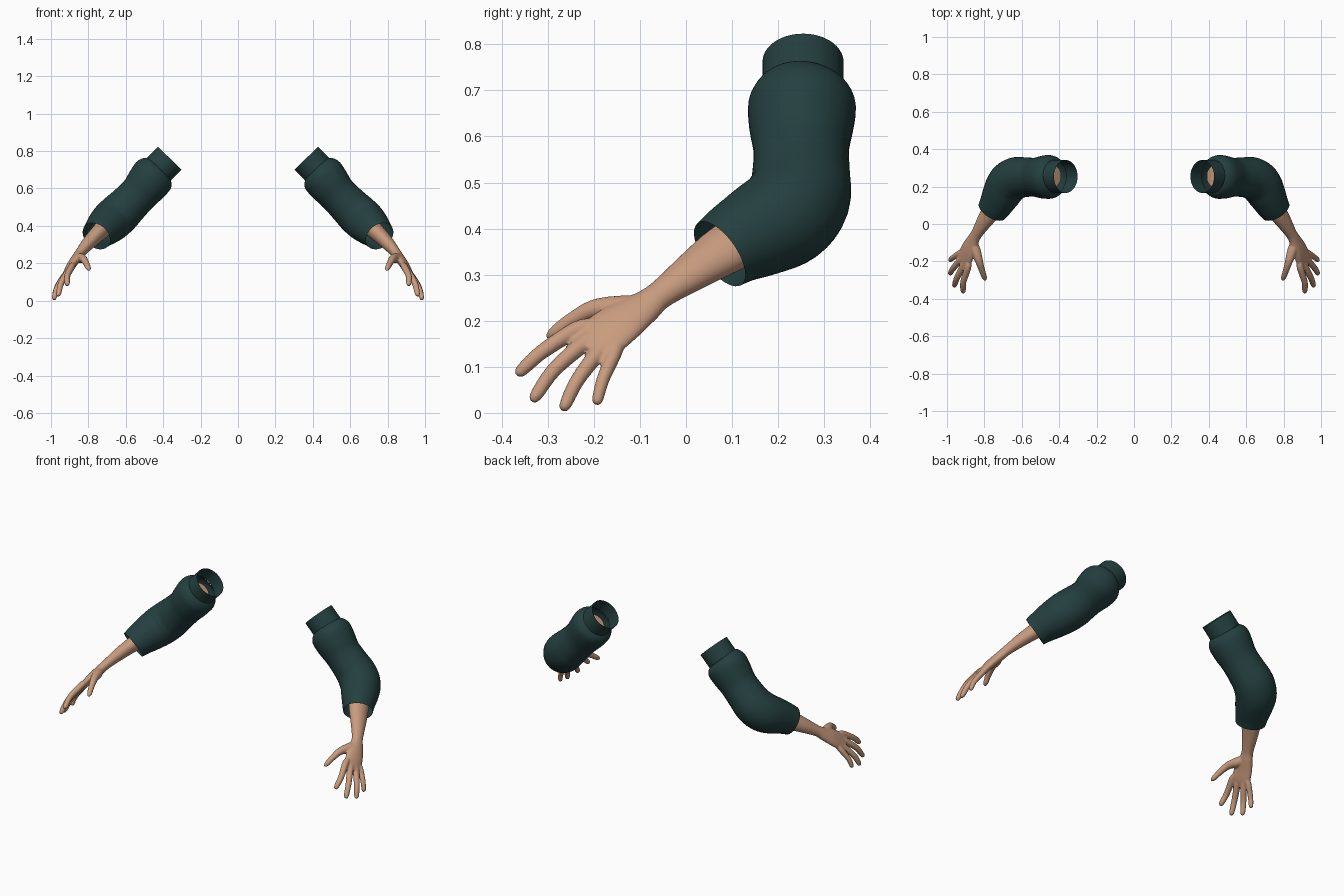
import bpy, bmesh, math
from mathutils import Vector

if "Cube" in bpy.data.objects:
    bpy.data.objects.remove(bpy.data.objects["Cube"])

ACROSS = Vector((.045, .085, -.05)).normalized()   # index side to little-finger side


def material(name, rgb):
    m = bpy.data.materials.new(name)
    m.diffuse_color = (*rgb, 1)
    m.use_nodes = True
    m.node_tree.nodes["Principled BSDF"].inputs["Base Color"].default_value = m.diffuse_color
    return m


skin = material("skin", (.58, .33, .21))
green = material("dark green cloth", (.018, .05, .05))


def catmull(a, b, c, d, t):
    return .5 * (2 * b + (c - a) * t + (2 * a - 5 * b + 4 * c - d) * t * t
                 + (3 * b - a - 3 * c + d) * t ** 3)


def resample(rows, steps):
    """Smooth curve through rows of (x, y, z, half width, half thickness)."""
    rows = [r if len(r) == 5 else (*r, r[3]) for r in rows]
    out = []
    for i in range(len(rows) - 1):
        q = [rows[max(i - 1, 0)], rows[i], rows[i + 1], rows[min(i + 2, len(rows) - 1)]]
        for s in range(steps):
            out.append([catmull(*v, s / steps) for v in zip(*q)])
    return out + [list(rows[-1])]


def tube(bm, rows, segs=32, steps=4, caps=True):
    """Sweep an ellipse along a path."""
    rows = resample(rows, steps)
    pts = [Vector(r[:3]) for r in rows]
    rings = []
    for i, r in enumerate(rows):
        t = (pts[min(i + 1, len(pts) - 1)] - pts[max(i - 1, 0)]).normalized()
        u = (ACROSS - t * ACROSS.dot(t)).normalized()
        v = t.cross(u)
        rings.append([bm.verts.new(pts[i] + u * r[3] * math.cos(a) + v * r[4] * math.sin(a))
                      for a in (2 * math.pi * k / segs for k in range(segs))])
    for a, b in zip(rings, rings[1:]):
        for k in range(segs):
            n = (k + 1) % segs
            bm.faces.new((a[k], a[n], b[n], b[k])).smooth = True
    if caps:
        bm.faces.new(rings[0][::-1])
        bm.faces.new(rings[-1])


def finish(bm, name, mat, blend=False):
    me = bpy.data.meshes.new(name)
    bm.to_mesh(me)
    bm.free()
    me.materials.append(mat)
    ob = bpy.data.objects.new(name, me)
    bpy.context.collection.objects.link(ob)
    if blend:   # fuse overlapping volumes into one soft surface
        r = ob.modifiers.new("fuse", 'REMESH')
        r.mode, r.voxel_size, r.use_smooth_shade = 'VOXEL', .0045, True
        s = ob.modifiers.new("soften", 'SMOOTH')
        s.factor, s.iterations = .5, 5
    ob.modifiers.new("other_side", 'MIRROR').use_mirror_merge = False
    return ob


# Arm, palm, thumb and fingers fused together
bm = bmesh.new()
tube(bm, [(.43, .255, .69, .06), (.53, .25, .58, .06), (.65, .235, .45, .06),
          (.70, .175, .405, .06, .052), (.75, .09, .357, .06, .044),
          (.80, .015, .307, .046, .036), (.843, -.055, .257, .033, .027),
          (.862, -.09, .23, .040, .026), (.885, -.138, .198, .053, .024),
          (.905, -.185, .163, .057, .020), (.92, -.218, .14, .052, .013)])
# thumb with its mound
tube(bm, [(.862, -.085, .237, .018), (.847, -.14, .228, .027), (.828, -.20, .225, .021),
          (.812, -.25, .2, .0165), (.800, -.285, .175, .014), (.794, -.302, .163, .006)], 20)
# index, middle, ring and little finger: knuckle, joint, tip, radius
for base, mid, tip, r in (
        ((.889, -.235, .182), (.913, -.312, .133), (.913, -.368, .082), .0165),
        ((.908, -.215, .156), (.945, -.285, .095), (.962, -.335, .025), .0165),
        ((.923, -.185, .138), (.965, -.235, .072), (.986, -.268, .005), .016),
        ((.932, -.155, .130), (.968, -.180, .073), (.985, -.195, .018), .0145)):
    b, m, t = map(Vector, (base, mid, tip))
    root = b + (Vector((.87, -.12, .21)) - b) * .35
    near = t + (m - t) * .2
    tube(bm, [(*root, r * .8), (*b, r * 1.12), (*m, r), (*near, r * .85), (*t, r * .4)], 20)
finish(bm, "arm_and_hand", skin, blend=True)

# Sleeve from the flared shoulder past the elbow to the open cuff
bm = bmesh.new()
tube(bm, [(.422, .254, .703, .088), (.434, .253, .69, .106), (.455, .252, .665, .117),
          (.49, .25, .62, .113), (.53, .25, .572, .104), (.58, .25, .52, .106),
          (.632, .245, .468, .112), (.675, .215, .428, .112), (.708, .16, .397, .103),
          (.735, .11, .37, .091), (.757, .073, .345, .082)], 40, caps=False)
finish(bm, "sleeve", green)

# Straight collar at the open upper end
bm = bmesh.new()
tube(bm, [(.365, .254, .762, .088), (.425, .254, .70, .088)], 40, 2, caps=False)
finish(bm, "sleeve_collar", green)
